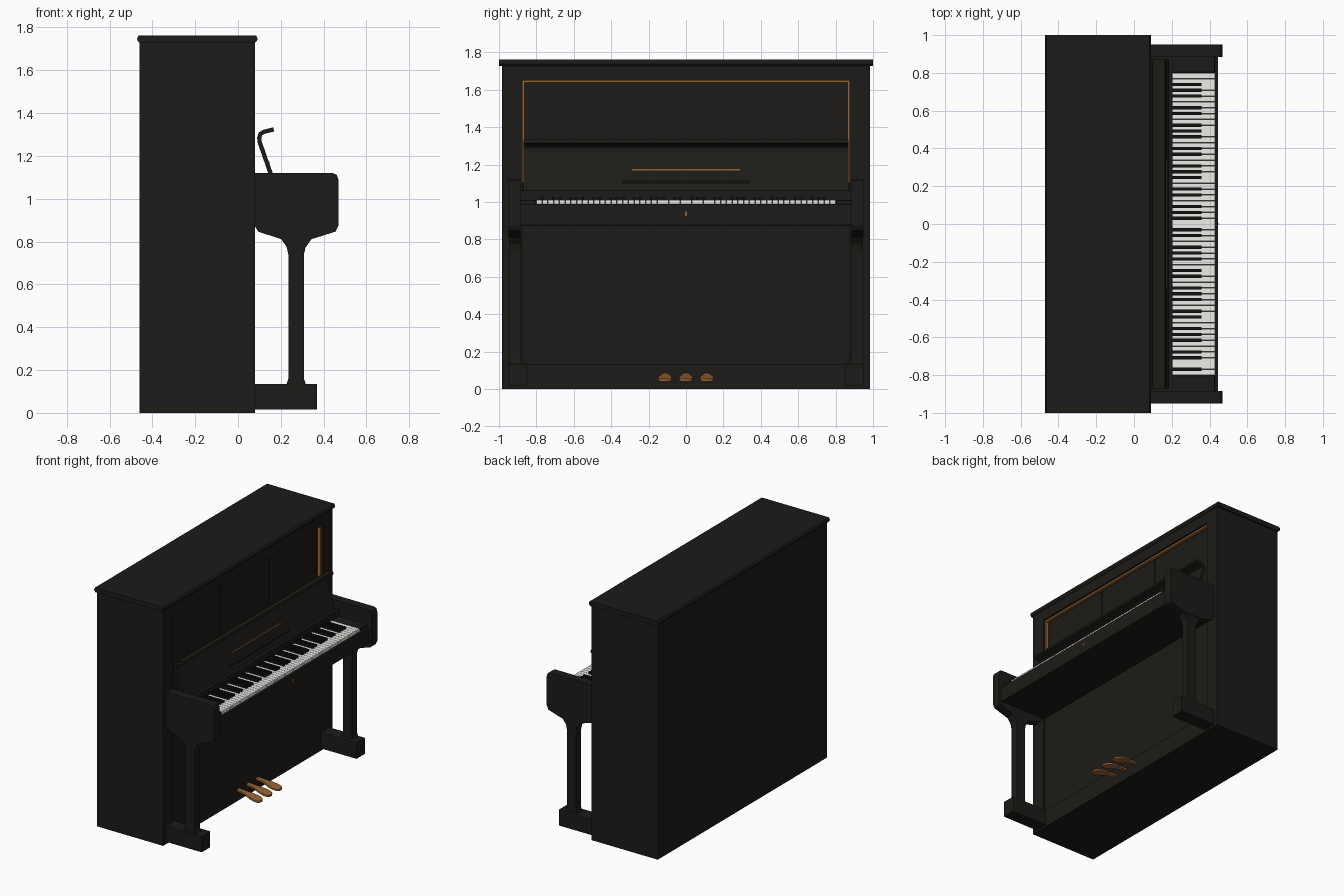
import bpy, bmesh, math
from mathutils import Vector

if "Cube" in bpy.data.objects:
    bpy.data.objects.remove(bpy.data.objects["Cube"])


def material(name, r, g, b):
    m = bpy.data.materials.new(name)
    m.diffuse_color = (r, g, b, 1)
    m.use_nodes = True
    m.node_tree.nodes["Principled BSDF"].inputs["Base Color"].default_value = m.diffuse_color
    return m


BLACK = material("black_lacquer", 0.012, 0.011, 0.009)
EBONY = material("ebony", 0.006, 0.006, 0.006)
IVORY = material("ivory", 0.85, 0.85, 0.82)
BRASS = material("brass", 0.32, 0.13, 0.035)


def finish(name, bm, mat, bevel=0.0, segments=2):
    bmesh.ops.recalc_face_normals(bm, faces=bm.faces)
    me = bpy.data.meshes.new(name)
    bm.to_mesh(me)
    bm.free()
    me.materials.append(mat)
    ob = bpy.data.objects.new(name, me)
    bpy.context.collection.objects.link(ob)
    if bevel:
        mod = ob.modifiers.new("bevel", "BEVEL")
        mod.width, mod.segments = bevel, segments
    return ob


def add_box(bm, x, y, z):
    v = bmesh.ops.create_cube(bm, size=1)["verts"]
    for p in v:
        p.co = Vector((x[0] if p.co.x < 0 else x[1],
                       y[0] if p.co.y < 0 else y[1],
                       z[0] if p.co.z < 0 else z[1]))


def box(name, x, y, z, mat=BLACK, bevel=0.0):
    bm = bmesh.new()
    add_box(bm, x, y, z)
    return finish(name, bm, mat, bevel)


def prism(name, pts, y0, y1, mat=BLACK, bevel=0.0):
    """Side profile (x, z) extruded along y."""
    bm = bmesh.new()
    f = bm.faces.new([bm.verts.new((x, y0, z)) for x, z in pts])
    ext = bmesh.ops.extrude_face_region(bm, geom=[f])["geom"]
    verts = [g for g in ext if isinstance(g, bmesh.types.BMVert)]
    bmesh.ops.translate(bm, vec=(0, y1 - y0, 0), verts=verts)
    return finish(name, bm, mat, bevel)


def thicken(path, t):
    """Turn a centre line into a closed band of thickness t."""
    a, b = [], []
    for i, p in enumerate(path):
        q0 = Vector(path[max(i - 1, 0)])
        q1 = Vector(path[min(i + 1, len(path) - 1)])
        d = (q1 - q0).normalized() * t / 2
        a.append((p[0] - d.y, p[1] + d.x))
        b.append((p[0] + d.y, p[1] - d.x))
    return a + b[::-1]


# Case: core, raised front frame and lid
box("case_core", (-0.46, 0.045), (-0.985, 0.985), (0, 1.735))
box("bottom_rail", (0.04, 0.08), (-0.985, 0.985), (0, 0.13))
box("top_rail", (0.04, 0.08), (-0.985, 0.985), (1.65, 1.735))
for s in (-1, 1):
    box("front_stile", (0.04, 0.08), sorted((s * 0.875, s * 0.985)), (0.13, 1.65))
box("lower_panel", (0.04, 0.065), (-0.875, 0.875), (0.13, 0.88))
prism("lid", [(-0.46, 1.728), (0.08, 1.728), (0.089, 1.737), (0.091, 1.745),
              (0.089, 1.755), (0.083, 1.762), (-0.463, 1.762), (-0.469, 1.755),
              (-0.471, 1.745), (-0.469, 1.737)], -1.0, 1.0)

# Upper panels with brass border
for y in (-0.565, 0, 0.565):
    box("upper_panel", (0.04, 0.052), (y - 0.28, y + 0.28), (1.1, 1.63))
box("inlay_top", (0.04, 0.066), (-0.875, 0.875), (1.638, 1.65), BRASS)
for s in (-1, 1):
    box("inlay_side", (0.04, 0.066), sorted((s * 0.863, s * 0.875)), (1.1, 1.64), BRASS)

# Arms, legs and feet on both sides
arm = [(0.07, 1.12), (0.44, 1.12), (0.46, 1.113), (0.469, 1.09), (0.469, 0.875),
       (0.455, 0.846), (0.345, 0.812), (0.20, 0.812), (0.095, 0.846), (0.08, 0.87), (0.07, 0.87)]
leg = [(0.345, 0.83), (0.345, 0.814), (0.315, 0.772), (0.308, 0.74), (0.308, 0.16),
       (0.318, 0.13), (0.225, 0.13), (0.235, 0.16), (0.235, 0.74), (0.227, 0.775),
       (0.20, 0.814), (0.20, 0.83)]
for s in (-1, 1):
    prism("arm", arm, s * 0.885, s * 0.95)
    prism("leg", leg, s * 0.883, s * 0.945)
    box("foot", (0.07, 0.37), sorted((s * 0.85, s * 0.95)), (0.015, 0.135), BLACK, 0.004)
    box("cheek_block", (0.2, 0.428), sorted((s * 0.803, s * 0.89)), (0.95, 1.01), BLACK, 0.004)

# Key bed and key slip
box("key_bed", (0.05, 0.43), (-0.89, 0.89), (0.875, 0.965))
box("key_slip", (0.425, 0.445), (-0.89, 0.89), (0.875, 0.988), BLACK, 0.004)
box("keyhole", (0.44, 0.447), (-0.006, 0.006), (0.925, 0.95), BRASS)
box("fallboard_base", (0.05, 0.205), (-0.885, 0.885), (0.96, 1.06))

# Open fallboard with rolled lip, ledge and brass line
board = thicken([(0.176, 1.05), (0.101, 1.265), (0.099, 1.285), (0.105, 1.303),
                 (0.12, 1.312), (0.167, 1.324)], 0.02)
prism("fallboard", board, -0.87, 0.87)
box("music_ledge", (0.15, 0.18), (-0.34, 0.34), (1.1, 1.115), BLACK, 0.003)
box("fallboard_inlay", (0.13, 0.147), (-0.29, 0.29), (1.168, 1.175), BRASS)

# Keyboard: 52 white keys and 36 black keys, starting on A
bm_w, bm_b = bmesh.new(), bmesh.new()
pitch = 1.6 / 52
for i in range(52):
    y = -0.8 + i * pitch
    add_box(bm_w, (0.2, 0.428), (y + 0.0012, y + pitch - 0.0012), (0.96, 1.01))
    if i < 51 and i % 7 in (0, 2, 3, 5, 6):
        e = y + pitch
        add_box(bm_b, (0.2, 0.357), (e - 0.0085, e + 0.0085), (0.99, 1.026))
finish("white_keys", bm_w, IVORY)
finish("black_keys", bm_b, EBONY)

# Pedals: tapered paddles sloping down to the front
half = [(0.06, 0.016), (0.14, 0.018), (0.19, 0.034), (0.23, 0.038), (0.258, 0.03), (0.27, 0.012)]
for y in (-0.11, 0, 0.11):
    bm = bmesh.new()
    outline = half + [(x, -w) for x, w in half[::-1]]
    f = bm.faces.new([bm.verts.new((x, y + w + (x - 0.06) * y * 0.1, 0.088 - max(0, x - 0.1) * 0.2))
                      for x, w in outline])
    ext = bmesh.ops.extrude_face_region(bm, geom=[f])["geom"]
    bmesh.ops.translate(bm, vec=(0, 0, -0.016), verts=[g for g in ext if isinstance(g, bmesh.types.BMVert)])
    finish("pedal", bm, BRASS, 0.004)
